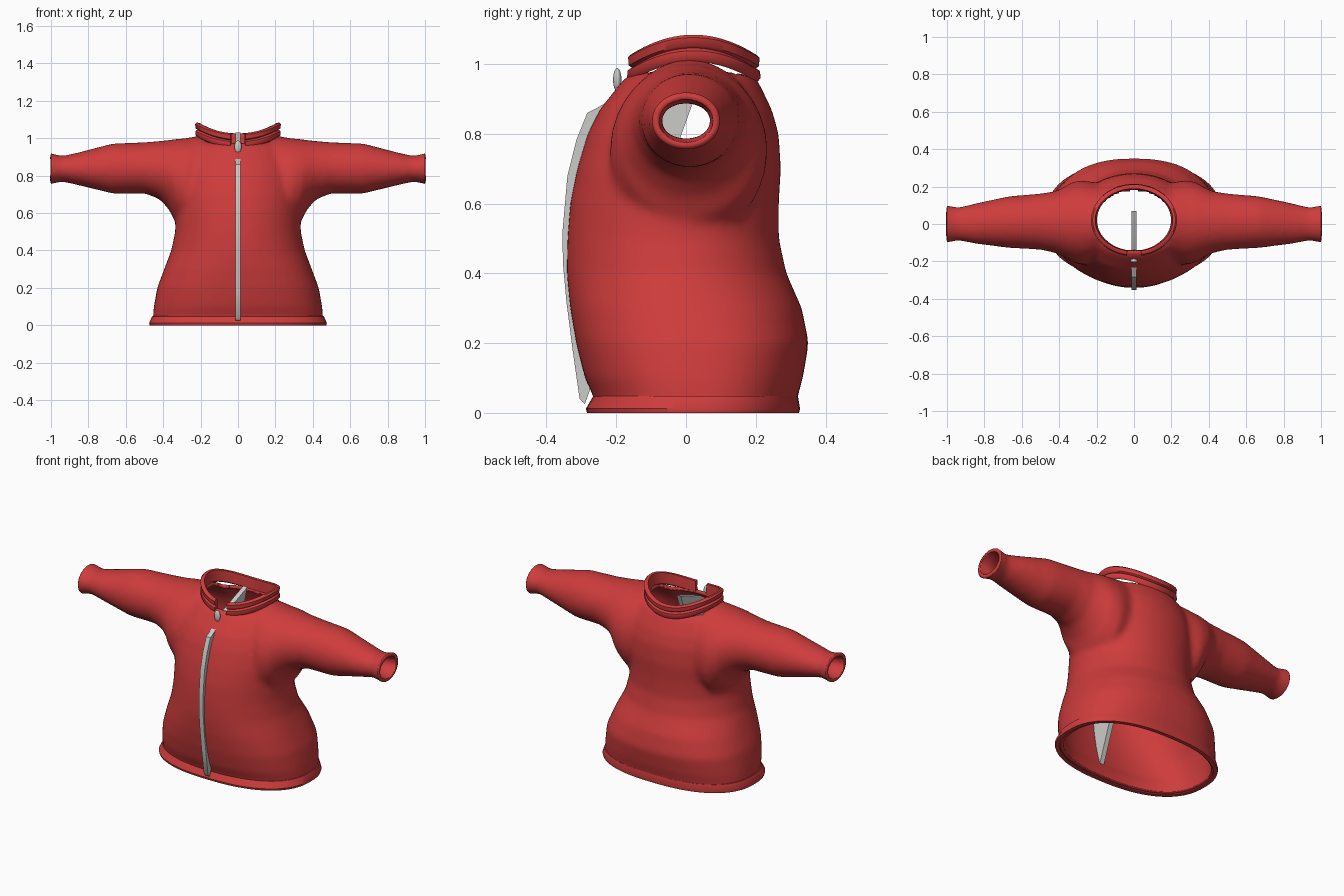
import bpy, bmesh
from math import sin, cos, pi, radians
from mathutils import Vector

cube = bpy.data.objects.get("Cube")
if cube:
    bpy.data.objects.remove(cube)


def material(name, rgb):
    m = bpy.data.materials.new(name)
    m.use_nodes = True
    m.diffuse_color = (*rgb, 1)
    m.node_tree.nodes["Principled BSDF"].inputs["Base Color"].default_value = (*rgb, 1)
    return m


RED = material("red fabric", (0.62, 0.045, 0.045))
GREY = material("grey metal", (0.6, 0.6, 0.58))


def add_object(name, bm, mat, angle=40):
    bmesh.ops.recalc_face_normals(bm, faces=bm.faces)
    mesh = bpy.data.meshes.new(name)
    bm.to_mesh(mesh)
    bm.free()
    obj = bpy.data.objects.new(name, mesh)
    bpy.context.collection.objects.link(obj)
    mesh.materials.append(mat)
    bpy.ops.object.select_all(action='DESELECT')
    obj.select_set(True)
    bpy.context.view_layer.objects.active = obj
    bpy.ops.object.shade_smooth_by_angle(angle=radians(angle))
    return obj


def loft(bm, rings, cap=True, loop=False):
    """Bridge closed rings of points, capped or joined end to end."""
    rows = [[bm.verts.new(p) for p in r] for r in rings]
    n = len(rows[0])
    pairs = list(zip(rows, rows[1:])) + ([(rows[-1], rows[0])] if loop else [])
    for a, b in pairs:
        for i in range(n):
            j = (i + 1) % n
            bm.faces.new((a[i], a[j], b[j], b[i]))
    if cap and not loop:
        bm.faces.new(rows[0])
        bm.faces.new(rows[-1])


def oval(half_a, low, high, power, n=64):
    """Superellipse as (a, b) pairs; b runs from low to high."""
    mid, half = (low + high) / 2, (high - low) / 2
    out = []
    for i in range(n):
        c, s = cos(2 * pi * i / n), sin(2 * pi * i / n)
        out.append((half_a * abs(c) ** (2 / power) * (1 if c > 0 else -1),
                    mid + half * abs(s) ** (2 / power) * (1 if s > 0 else -1)))
    return out


# Torso sections: height, half width, front, back, squareness
TORSO = [(-.06, .455, -.26, .315, 2.4), (.04, .455, -.262, .318, 2.4),
         (.1, .45, -.29, .335, 2.4), (.2, .432, -.315, .352, 2.4),
         (.3, .395, -.332, .332, 2.3), (.4, .357, -.342, .288, 2.1),
         (.5, .336, -.34, .266, 2.1), (.6, .333, -.332, .266, 2.1),
         (.7, .34, -.312, .272, 2.1), (.8, .33, -.282, .266, 2.1),
         (.87, .31, -.247, .246, 2.1), (.94, .28, -.192, .212, 2),
         (.97, .25, -.165, .195, 2), (.985, .2, -.1, .13, 2)]
# Sleeve sections: distance out, front, back, underside, top
SLEEVE = [(1.05, -.105, .105, .74, .93), (1, -.1, .1, .755, .92),
          (.94, -.088, .088, .768, .905), (.85, -.105, .11, .748, .925),
          (.67, -.128, .148, .704, .972), (.5, -.137, .163, .705, .978),
          (.42, -.155, .175, .675, .985), (.37, -.18, .2, .62, .99),
          (.34, -.2, .22, .56, .995), (.28, -.22, .235, .5, 1),
          (.2, -.2, .22, .5, 1.015), (0, -.12, .12, .55, .97)]

bm = bmesh.new()
loft(bm, [[(x, y, z) for x, y in oval(w, f, b, p)] for z, w, f, b, p in TORSO])


def sleeve_ring(side, x, f, b, low, top):
    return [((side * x), (f + b) / 2 + a, z)
            for a, z in oval((b - f) / 2, low, top, 2)]


rings = [sleeve_ring(-1, *s) for s in SLEEVE] + [sleeve_ring(1, *s) for s in SLEEVE[-2::-1]]
loft(bm, rings)
body = add_object("jacket_body", bm, RED)

# Fuse torso and sleeves into one soft form
remesh = body.modifiers.new("fuse", 'REMESH')
remesh.mode = 'VOXEL'
remesh.voxel_size = 0.015
soften = body.modifiers.new("soften", 'SMOOTH')
soften.factor = 0.5
soften.iterations = 8
depsgraph = bpy.context.evaluated_depsgraph_get()
fused = bpy.data.meshes.new_from_object(body.evaluated_get(depsgraph))
bpy.data.objects.remove(body)

# Open the hem, the cuffs and the neck, then give the cloth thickness
bm = bmesh.new()
bm.from_mesh(fused)
for co, no in (((0, 0, .005), (0, 0, -1)), ((1, 0, 0), (1, 0, 0)), ((-1, 0, 0), (-1, 0, 0))):
    bmesh.ops.bisect_plane(bm, geom=bm.verts[:] + bm.edges[:] + bm.faces[:],
                           plane_co=co, plane_no=no, clear_outer=True)


def in_neck(p):
    return p.z > .85 and (p.x / .208) ** 2 + ((p.y - .02) / .172) ** 2 < 1


bmesh.ops.delete(bm, geom=[f for f in bm.faces if in_neck(f.calc_center_median())],
                 context='FACES')
body = add_object("jacket_body", bm, RED)
cloth = body.modifiers.new("cloth", 'SOLIDIFY')
cloth.thickness = 0.02
cloth.offset = -1

# Flared hem band
bm = bmesh.new()
HEM = [(.0, .472, -.284, .324), (.012, .475, -.287, .327), (.048, .459, -.266, .321),
       (.05, .44, -.25, .305), (.0, .45, -.262, .302)]
loft(bm, [[(x, y, z) for x, y in oval(w, f, b, 2.4, 96)] for z, w, f, b in HEM], loop=True)
add_object("hem_band", bm, RED)

# Two-tier collar, swept round the neck with a gap at the front
COLLAR = [(0, 0), (.02, -.012), (.03, 0), (.028, .02), (.016, .028),
          (.025, .034), (.027, .058), (.018, .066), (.004, .064)]
bm = bmesh.new()
rings = []
for i in range(73):
    a = radians(-80 + 340 * i / 72)
    c, s = cos(a), sin(a)
    base = .96 + .058 * c * c
    rings.append([((.198 + o + .08 * h) * c, .021 + (.163 + o) * s, base + h)
                  for o, h in COLLAR])
loft(bm, rings)
add_object("collar", bm, RED, 50)

# Zip: a thin plate whose curved front edge shows down the chest
ZIP = [(-.29, .025), (-.305, .04), (-.325, .18), (-.343, .32), (-.353, .43), (-.354, .52),
       (-.34, .68), (-.315, .78), (-.283, .86), (-.25, .877), (-.12, .96), (.07, 1.03)]
bm = bmesh.new()
sides = [[bm.verts.new((x, y, z)) for y, z in ZIP] for x in (-.014, .014)]
for side in sides:
    bm.faces.new(side)
for i in range(len(ZIP)):
    j = (i + 1) % len(ZIP)
    bm.faces.new((sides[0][i], sides[0][j], sides[1][j], sides[1][i]))
add_object("zip_strip", bm, GREY)

# Zip pull
bm = bmesh.new()
bmesh.ops.create_uvsphere(bm, u_segments=20, v_segments=12, radius=1)
for v in bm.verts:
    v.co = Vector((v.co.x * .019, -.197 + v.co.y * .012, .955 + v.co.z * .034))
add_object("zip_pull", bm, GREY)
